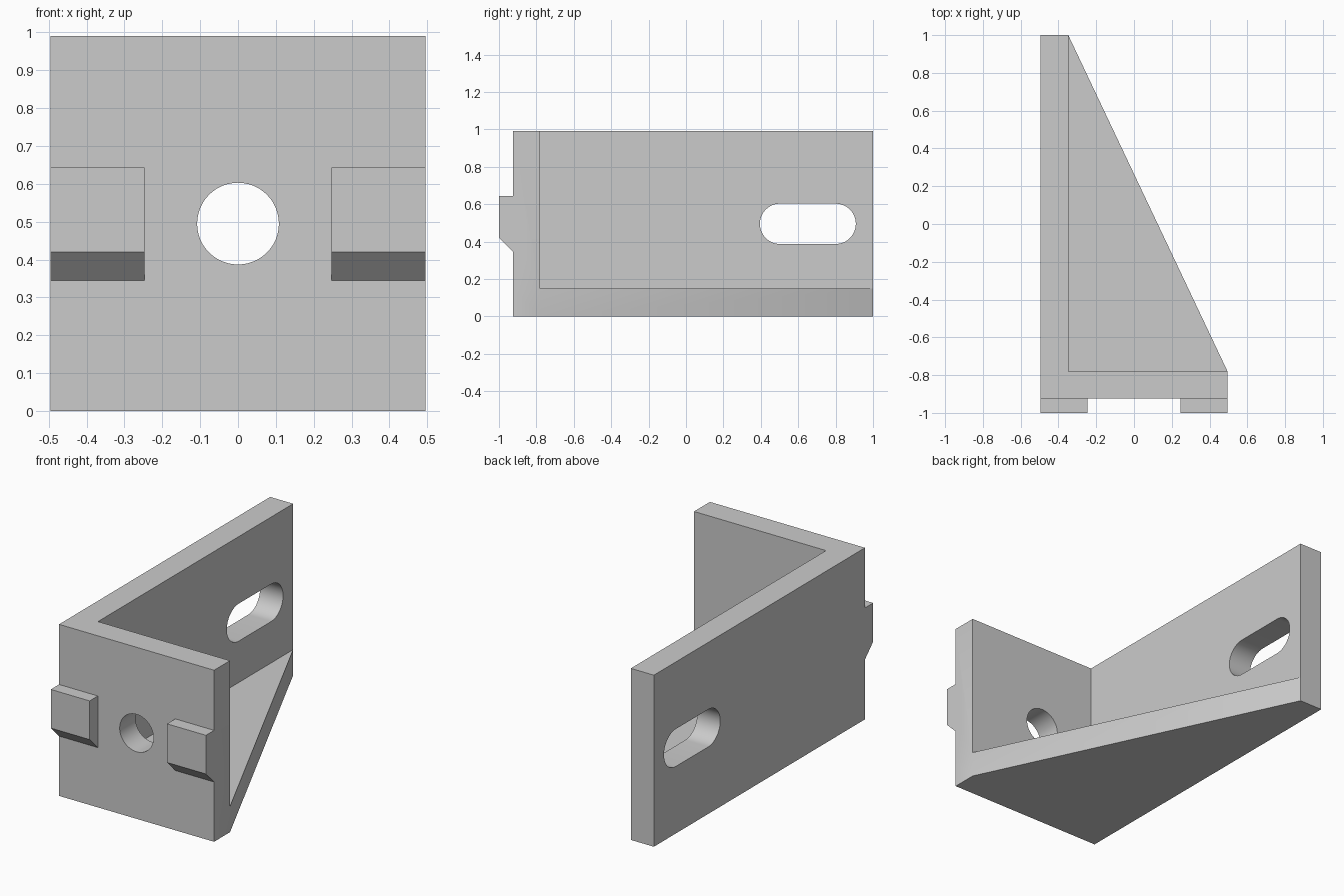
import bpy
import bmesh
import math
from mathutils import Vector

cube = bpy.data.objects.get("Cube")
if cube:
    bpy.data.objects.remove(cube, do_unlink=True)

# Main dimensions
HALF_W, HEIGHT = 0.495, 0.99
FRONT, BACK, TAB_FRONT = -0.925, 1.0, -1.0
INNER_X, INNER_Y, FLOOR_TOP = -0.348, -0.78, 0.148
MID_Z, HOLE_R = 0.495, 0.108

grey = bpy.data.materials.new("light_grey")
grey.use_nodes = True
colour = (0.6, 0.6, 0.6, 1)
grey.diffuse_color = colour
grey.node_tree.nodes["Principled BSDF"].inputs["Base Color"].default_value = colour


def prism(name, points, offset):
    """Extrude a closed 3D outline along an offset vector."""
    bm = bmesh.new()
    face = bm.faces.new([bm.verts.new(p) for p in points])
    new = bmesh.ops.extrude_face_region(bm, geom=[face])["geom"]
    verts = [v for v in new if isinstance(v, bmesh.types.BMVert)]
    bmesh.ops.translate(bm, vec=Vector(offset), verts=verts)
    bmesh.ops.recalc_face_normals(bm, faces=bm.faces)
    mesh = bpy.data.meshes.new(name)
    bm.to_mesh(mesh)
    bm.free()
    mesh.materials.append(grey)
    obj = bpy.data.objects.new(name, mesh)
    bpy.context.collection.objects.link(obj)
    return obj


def combine(target, tool, operation):
    """Apply a boolean and discard the tool object."""
    mod = target.modifiers.new(operation.lower(), "BOOLEAN")
    mod.operation, mod.solver, mod.object = operation, "EXACT", tool
    bpy.context.view_layer.objects.active = target
    bpy.ops.object.modifier_apply(modifier=mod.name)
    bpy.data.objects.remove(tool, do_unlink=True)


def slot_outline(start, end, radius, steps=24):
    """Stadium outline as (u, v) pairs; a circle when start equals end."""
    skip = 1 if start == end else 0
    outline = []
    for centre, turn in ((end, -math.pi / 2), (start, math.pi / 2)):
        for i in range(steps + 1 - skip):
            a = turn + math.pi * i / steps
            outline.append((centre + radius * math.cos(a), MID_Z + radius * math.sin(a)))
    return outline


# L-shaped pair of upright plates
walls = [(-HALF_W, FRONT), (HALF_W, FRONT), (HALF_W, INNER_Y),
         (INNER_X, INNER_Y), (INNER_X, BACK), (-HALF_W, BACK)]
bracket = prism("angle_bracket", [(x, y, 0) for x, y in walls], (0, 0, HEIGHT))

# Triangular floor gusset, its straight sides running under the plates
gusset = walls[:3] + walls[4:]
combine(bracket, prism("gusset", [(x, y, 0) for x, y in gusset], (0, 0, FLOOR_TOP)), "UNION")

# Locating tabs with a chamfered underside
tab = [(FRONT + 0.05, 0.345), (FRONT, 0.345), (TAB_FRONT, 0.42),
       (TAB_FRONT, 0.643), (FRONT + 0.05, 0.643)]
for side in (-1, 1):
    outline = [(side * HALF_W, y, z) for y, z in tab]
    combine(bracket, prism("tab", outline, (-side * 0.248, 0, 0)), "UNION")

# Round hole through the front plate
hole = [(u, -1.2, v) for u, v in slot_outline(0, 0, HOLE_R)]
combine(bracket, prism("hole_cutter", hole, (0, 0.6, 0)), "DIFFERENCE")

# Long slot through the side plate
slot = [(-0.7, u, v) for u, v in slot_outline(0.503, 0.8, HOLE_R)]
combine(bracket, prism("slot_cutter", slot, (0.5, 0, 0)), "DIFFERENCE")

# Smooth the bores, keep the corners crisp
bpy.ops.object.select_all(action="DESELECT")
bracket.select_set(True)
bpy.context.view_layer.objects.active = bracket
bpy.ops.object.shade_smooth_by_angle(angle=math.radians(30))
